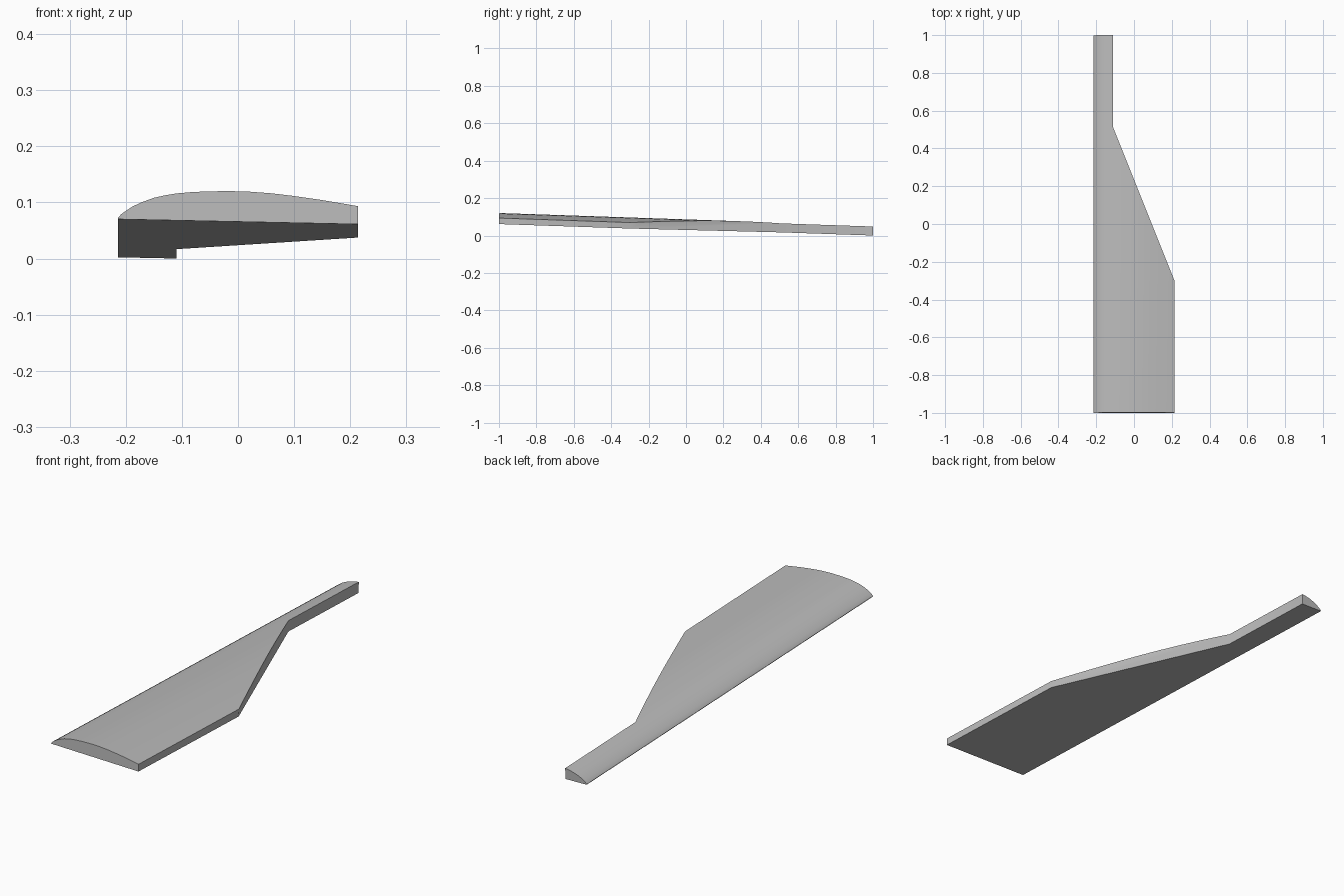
import bpy, bmesh, math
from mathutils import Matrix

cube = bpy.data.objects.get("Cube")
if cube:
    bpy.data.objects.remove(cube, do_unlink=True)

grey = bpy.data.materials.new("plain grey")
grey.use_nodes = True
colour = (0.5, 0.5, 0.5, 1)
grey.diffuse_color = colour
grey.node_tree.nodes["Principled BSDF"].inputs["Base Color"].default_value = colour

# Plan shape: wide blade, tapered shoulder, narrow root
LEAD, ROOT, TRAIL = -0.214, -0.11, 0.214
SHOULDER, NECK = -0.30, 0.51
PITCH = -0.034

# Curved upper side of the section: (x, z)
UPPER = [(LEAD, 0.075), (-0.208, 0.082), (-0.2, 0.0875), (-0.188, 0.0955),
         (-0.172, 0.103), (-0.15, 0.111), (-0.13, 0.1155), (ROOT, 0.1188),
         (-0.085, 0.121), (-0.055, 0.1225), (-0.015, 0.123), (0.02, 0.122),
         (0.06, 0.119), (0.1, 0.1142), (0.14, 0.1085), (0.18, 0.102),
         (TRAIL, 0.096)]


def lower(x):
    """Flat underside, slightly lower at the trailing edge."""
    return 0.073 - 0.021 * (x - LEAD)


def back_end(x, root):
    """Where the strip at x stops towards the root."""
    if root:
        return 1.0
    return NECK + (SHOULDER - NECK) * (x - ROOT) / (TRAIL - ROOT)


bm = bmesh.new()


def face(*points):
    bm.faces.new([bm.verts.new(p) for p in points])


# Lengthwise strips: top, underside and both ends
for (xa, za), (xb, zb) in zip(UPPER, UPPER[1:]):
    root = xb <= ROOT
    ya, yb = back_end(xa, root), back_end(xb, root)
    la, lb = lower(xa), lower(xb)
    face((xa, -1, za), (xb, -1, zb), (xb, yb, zb), (xa, ya, za))
    face((xa, -1, la), (xa, ya, la), (xb, yb, lb), (xb, -1, lb))
    face((xa, -1, la), (xb, -1, lb), (xb, -1, zb), (xa, -1, za))
    face((xa, ya, la), (xa, ya, za), (xb, yb, zb), (xb, yb, lb))

# Upright edges along the leading side, root and trailing side
for x, z, y0, y1, out in ((LEAD, UPPER[0][1], -1, 1, -1),
                          (ROOT, 0.1188, NECK, 1, 1),
                          (TRAIL, UPPER[-1][1], -1, SHOULDER, 1)):
    wall = [(x, y0, lower(x)), (x, y1, lower(x)), (x, y1, z), (x, y0, z)]
    face(*(wall if out > 0 else reversed(wall)))

bmesh.ops.remove_doubles(bm, verts=bm.verts, dist=0.0001)
bmesh.ops.recalc_face_normals(bm, faces=bm.faces)

# Merge flat strips into clean single faces
bmesh.ops.dissolve_limit(bm, angle_limit=math.radians(0.2),
                         verts=bm.verts, edges=bm.edges)

# Tilt down towards the root and rest on the ground
bmesh.ops.rotate(bm, verts=bm.verts, matrix=Matrix.Rotation(PITCH, 3, "X"))
floor = min(v.co.z for v in bm.verts)
middle = (min(v.co.y for v in bm.verts) + max(v.co.y for v in bm.verts)) / 2
bmesh.ops.translate(bm, verts=bm.verts, vec=(0, -middle, -floor))

mesh = bpy.data.meshes.new("blade")
bm.to_mesh(mesh)
bm.free()
mesh.materials.append(grey)
blade = bpy.data.objects.new("blade", mesh)
bpy.context.collection.objects.link(blade)

bpy.ops.object.select_all(action="DESELECT")
blade.select_set(True)
bpy.context.view_layer.objects.active = blade
bpy.ops.object.shade_smooth_by_angle(angle=math.radians(25))
